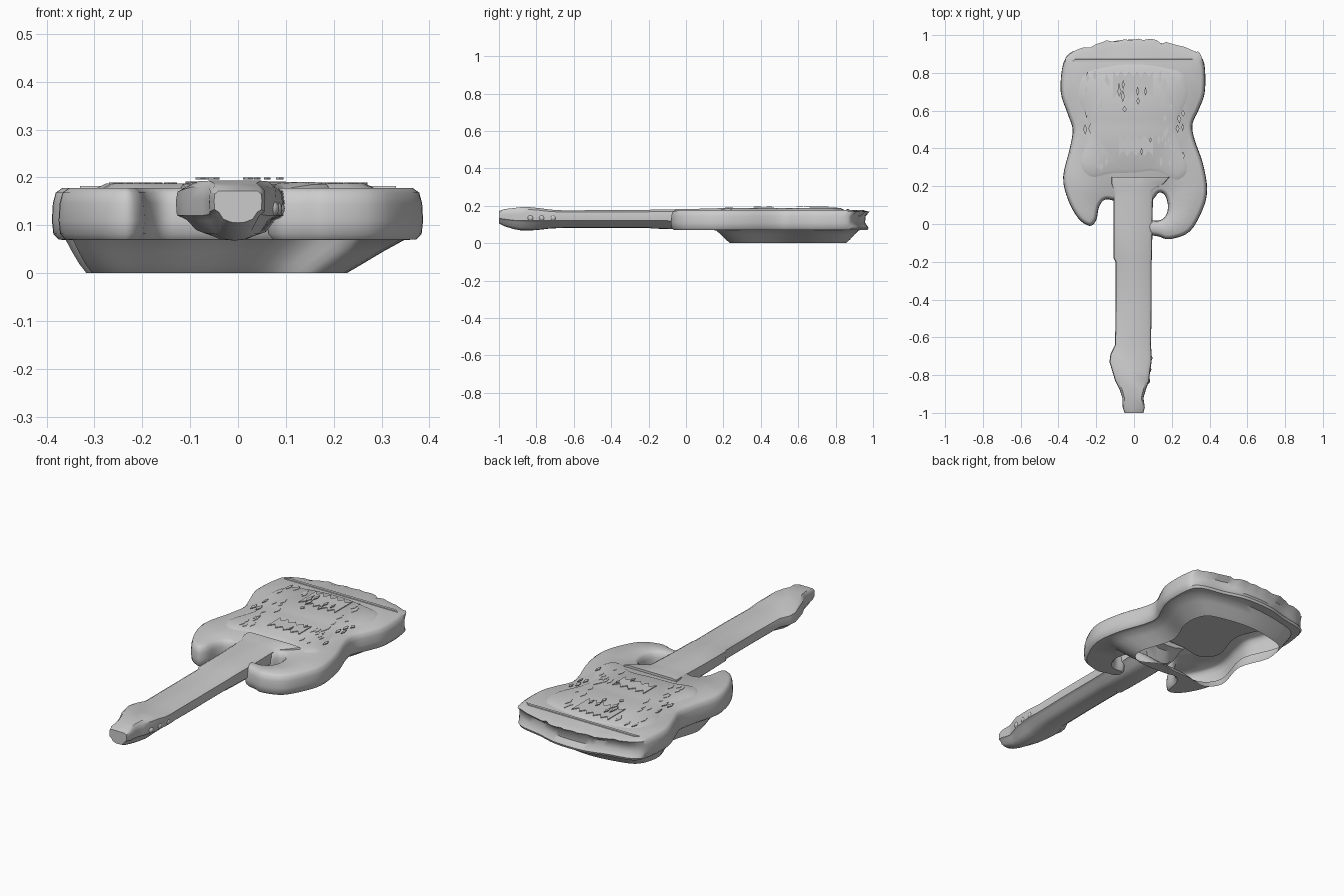
import bpy, bmesh, math, random
from mathutils import Vector

if "Cube" in bpy.data.objects:
    bpy.data.objects.remove(bpy.data.objects["Cube"])

random.seed(4)


def smooth_loop(pts, steps=4):
    # closed Catmull-Rom through 2D points
    out, n = [], len(pts)
    for i in range(n):
        a, b, c, d = (Vector(pts[(i + k) % n]) for k in (-1, 0, 1, 2))
        for s in range(steps):
            t = s / steps
            out.append(0.5 * (2 * b + (c - a) * t + (2 * a - 5 * b + 4 * c - d) * t * t
                              + (3 * b - a - 3 * c + d) * t ** 3))
    return out


def inset(loop, d):
    # moves a counter-clockwise loop inwards
    out, n = [], len(loop)
    for i in range(n):
        t = (loop[(i + 1) % n] - loop[i - 1]).normalized()
        out.append(loop[i] + d * Vector((-t.y, t.x)))
    return out


def ring(bm, loop, z):
    return [bm.verts.new((p[0], p[1], z)) for p in loop]


def bridge(bm, a, b):
    n = len(a)
    for i in range(n):
        bm.faces.new((a[i], a[(i + 1) % n], b[(i + 1) % n], b[i]))


def fill(bm, *loops):
    # flat triangulated fill between loops
    edges = []
    for r in loops:
        for i in range(len(r)):
            edges.append(bm.edges.get((r[i - 1], r[i])) or bm.edges.new((r[i - 1], r[i])))
    bmesh.ops.triangle_fill(bm, use_beauty=True, edges=edges)


def finish(bm, name, angle=40):
    bmesh.ops.recalc_face_normals(bm, faces=bm.faces)
    me = bpy.data.meshes.new(name)
    bm.to_mesh(me)
    bm.free()
    ob = bpy.data.objects.new(name, me)
    bpy.context.collection.objects.link(ob)
    bpy.ops.object.select_all(action='DESELECT')
    ob.select_set(True)
    bpy.context.view_layer.objects.active = ob
    bpy.ops.object.shade_smooth_by_angle(angle=math.radians(angle))
    return ob


def loft(name, rings):
    bm = bmesh.new()
    vs = [[bm.verts.new(p) for p in r] for r in rings]
    for a, b in zip(vs, vs[1:]):
        bridge(bm, a, b)
    fill(bm, vs[0])
    fill(bm, vs[-1])
    return finish(bm, name)


def slab(name, loop, z0, z1, bevel=0.0):
    top = inset(loop, bevel)
    return loft(name, [[(p.x, p.y, z0) for p in loop], [(p.x, p.y, z1) for p in top]])


# body shell with two horns and an open flared skirt below
outline = smooth_loop([
    (0, .985), (-.1, .978), (-.2, .95), (-.33, .92), (-.375, .85), (-.388, .70), (-.35, .58),
    (-.325, .50), (-.34, .40), (-.375, .25), (-.35, .13), (-.295, .03), (-.235, -.01),
    (-.20, .02), (-.185, .09), (-.15, .13), (-.08, .12), (.08, .12), (.13, .165),
    (.165, .15), (.18, .09), (.165, .04), (.13, .018), (.08, .018), (.06, -.02),
    (.085, -.055), (.13, -.066), (.19, -.08),
    (.295, -.04), (.365, .08), (.387, .185), (.365, .32), (.32, .45), (.31, .53),
    (.345, .61), (.375, .70), (.372, .85), (.33, .92), (.2, .95), (.1, .978)])
skirt = smooth_loop([
    (0, .925), (-.2, .90), (-.32, .85), (-.36, .70), (-.29, .50), (-.345, .28),
    (-.27, .18), (-.14, .20), (0, .205), (.14, .215), (.27, .16), (.345, .25),
    (.275, .50), (.345, .70), (.32, .85), (.2, .90)])
bm = bmesh.new()
sections = [(.014, .070, 0), (.003, .082, .006), (0, .11, .028), (.002, .145, .022),
            (.008, .168, -.002), (.022, .178, .02)]
rings = []
for d, z, hollow in sections:
    # the tail end is concave with a ragged upper lip
    loop = inset(outline, d)
    for p in loop:
        if p.y > .86:
            p.y -= hollow * min(1, (p.y - .86) / .05)
            if .15 < z < .17:
                p.y += random.uniform(-.008, .014)
    rings.append(ring(bm, loop, z))
for a, b in zip(rings, rings[1:]):
    bridge(bm, a, b)
fill(bm, rings[-1])
under = [ring(bm, [(p.x * sx - .04 * k, (p.y - .56) * sy + .56) for p in skirt], z)
         for sx, sy, k, z in ((1, 1, 0, .069), (.92, .93, .4, .045), (.84, .87, .75, .02), (.77, .81, 1, 0))]
for a, b in zip(under, under[1:]):
    bridge(bm, a, b)
fill(bm, rings[0], under[0])
finish(bm, "body")

# slightly raised top of the body and the step behind it
crown = [Vector((p.x * .85, (p.y - .53) * .83 + .53)) for p in skirt]
slab("top_plate", crown, .172, .187, .03)
slab("tail_ridge", [Vector(p) for p in ((-.33, .855), (.33, .855), (.31, .875), (-.31, .875))], .172, .182, .003)

# neck and headstock, one loft: y, left, right, bottom, top
half = [(0, 1), (.8, 1), (.97, .9), (1, .7), (.98, .42), (.8, .33), (.62, .12), (.3, .02), (0, 0)]
section = half + [(-u, v) for u, v in half[-2:0:-1]]


def cross(y, l, r, b, t):
    return [((l + r) / 2 + u * (r - l) / 2, y, b + v * (t - b)) for u, v in section]


loft("neck_and_head", [cross(*s) for s in [
    (.25, -.12, .19, .15, .19), (.215, -.12, .16, .14, .19), (.18, -.11, .105, .085, .187),
    (.14, -.108, .10, .075, .186), (.0, -.108, .098, .073, .182), (-.18, -.108, .095, .078, .18),
    (-.20, -.098, .093, .082, .177), (-.45, -.098, .093, .082, .177), (-.64, -.10, .09, .082, .175),
    (-.69, -.125, .093, .08, .177), (-.73, -.13, .093, .078, .18), (-.78, -.115, .085, .072, .187),
    (-.83, -.10, .08, .068, .192), (-.88, -.075, .062, .068, .193), (-.92, -.062, .05, .075, .188),
    (-.97, -.06, .057, .09, .182), (-1.0, -.05, .05, .105, .172)]])

# small worn tuner bumps along one side of the headstock
for i, y in enumerate((-.71, -.77, -.83)):
    bpy.ops.mesh.primitive_uv_sphere_add(segments=12, ring_count=8, radius=.018,
                                         location=(.08 - .006 * i, y, .135))
    bpy.context.object.name = f"tuner_{i + 1}"
    bpy.ops.object.shade_smooth()


# broken pickup covers with zigzag long edges
def zigzag(name, x0, x1, y0, y1, z, n):
    lower = [Vector((x0 + (x1 - x0) * i / n, y0 + (.03 if i % 2 else 0))) for i in range(n + 1)]
    upper = [Vector((x1 - (x1 - x0) * i / n, y1 - (.03 if i % 2 else 0))) for i in range(n + 1)]
    slab(name, lower + upper, z - .006, z)


zigzag("bridge_pickup", -.11, .10, .66, .81, .191, 10)
zigzag("neck_pickup", -.08, .10, .36, .47, .191, 8)

# thin diamond flakes scattered over the top
bm = bmesh.new()
spots = [(random.choice((-1, 1)) * random.uniform(.13, .26), random.uniform(.3, .8), .189) for _ in range(44)]
spots += [(random.uniform(-.08, .1), random.uniform(.36, .75), .2) for _ in range(10)]
for x, y, z in spots:
    w, h = random.uniform(.006, .012), random.uniform(.014, .032)
    ends = [(x + w, y), (x, y + h), (x - w, y), (x, y - h)]
    a, b = ring(bm, ends, z - .004), ring(bm, ends, z)
    bridge(bm, a, b)
    bm.faces.new(a[::-1])
    bm.faces.new(b)
finish(bm, "surface_flakes")
